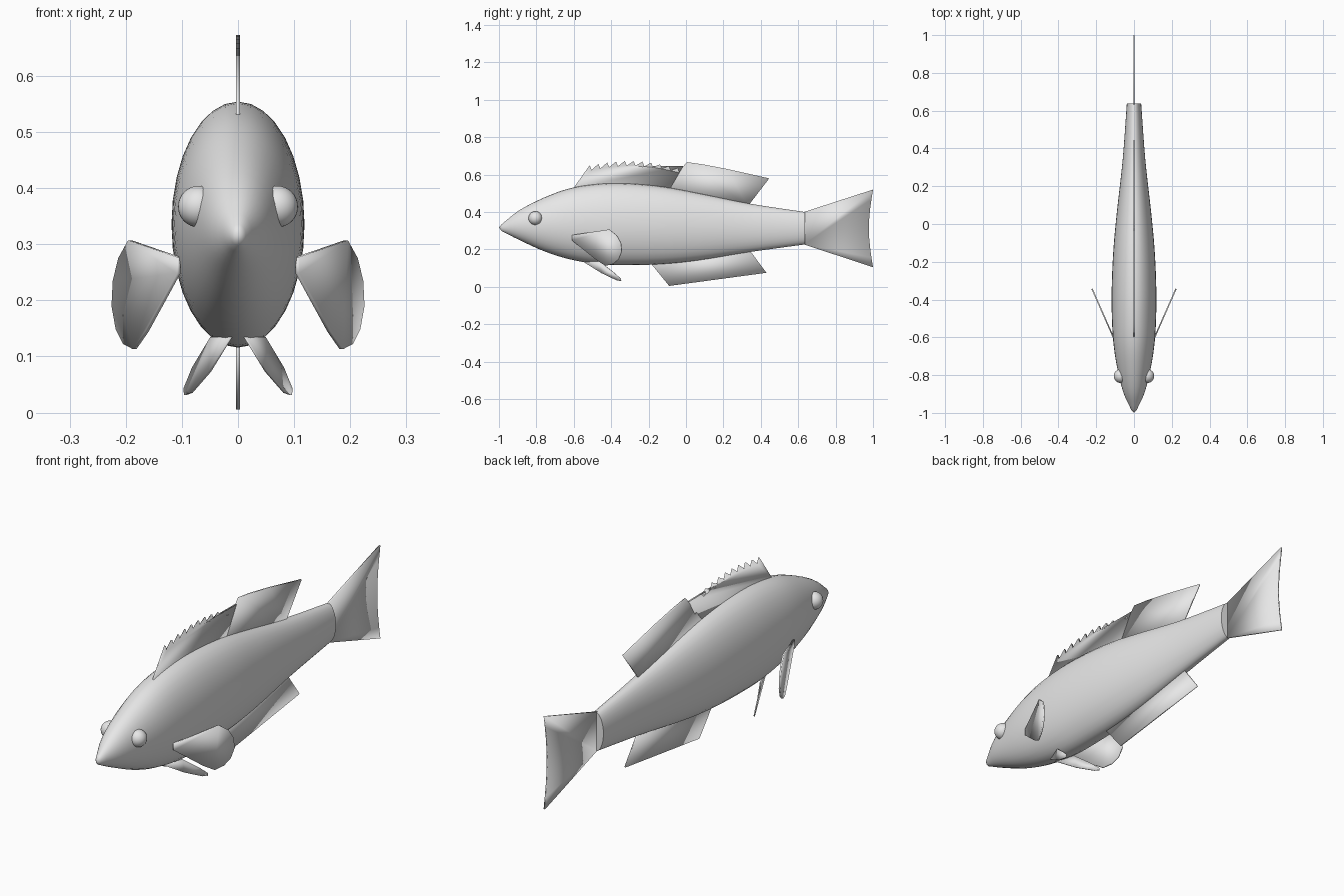
import bpy, bmesh, math
from mathutils import Vector

default = bpy.data.objects.get("Cube")
if default:
    bpy.data.objects.remove(default, do_unlink=True)

# One plain grey for the whole fish
grey = bpy.data.materials.new("plain_grey")
grey.use_nodes = True
colour = (0.8, 0.8, 0.8, 1)
grey.diffuse_color = colour
grey.node_tree.nodes["Principled BSDF"].inputs["Base Color"].default_value = colour


def finish(name, bm, angle=40):
    """Turn a bmesh into a smooth-shaded object with sharp corners."""
    bmesh.ops.recalc_face_normals(bm, faces=bm.faces)
    mesh = bpy.data.meshes.new(name)
    bm.to_mesh(mesh)
    bm.free()
    mesh.materials.append(grey)
    obj = bpy.data.objects.new(name, mesh)
    bpy.context.scene.collection.objects.link(obj)
    bpy.ops.object.select_all(action="DESELECT")
    obj.select_set(True)
    bpy.context.view_layer.objects.active = obj
    bpy.ops.object.shade_smooth_by_angle(angle=math.radians(angle))
    return obj


def smooth_path(points, steps):
    """Catmull-Rom curve through the points."""
    pts = [Vector(p) for p in points]
    pts = [pts[0] * 2 - pts[1]] + pts + [pts[-1] * 2 - pts[-2]]
    path = []
    for a, b, c, d in zip(pts, pts[1:], pts[2:], pts[3:]):
        for i in range(steps):
            t = i / steps
            path.append(b + (c - a) * (t / 2)
                        + (a * 2 - b * 5 + c * 4 - d) * (t * t / 2)
                        + (b * 3 - a - c * 3 + d) * (t ** 3 / 2))
    path.append(pts[-2])
    return path


def fin(name, outline, thickness=0.007):
    """Thin plate from a closed outline, given as (x, y, z) points."""
    bm = bmesh.new()
    bm.faces.new([bm.verts.new(p) for p in outline])
    obj = finish(name, bm)
    solid = obj.modifiers.new("thickness", "SOLIDIFY")
    solid.thickness = thickness
    solid.offset = 0
    return obj


def middle_fin(name, outline):
    return fin(name, [(0, y, z) for y, z in outline])


# Body: elliptical rings lofted along the length (y, top, bottom, half width)
stations = [
    (-0.985, 0.335, 0.298, 0.014),
    (-0.89, 0.41, 0.25, 0.057),
    (-0.757, 0.478, 0.19, 0.09),
    (-0.62, 0.527, 0.147, 0.11),
    (-0.46, 0.551, 0.12, 0.118),
    (-0.3, 0.552, 0.116, 0.117),
    (-0.12, 0.535, 0.122, 0.108),
    (0.07, 0.5, 0.142, 0.09),
    (0.34, 0.445, 0.186, 0.06),
    (0.637, 0.4, 0.227, 0.038),
]
SIDES = 32
bm = bmesh.new()
rings = []
for y, top, bottom, half in smooth_path(stations, 4):
    ring = []
    for i in range(SIDES):
        a = math.tau * i / SIDES
        z = (top + bottom) / 2 + (top - bottom) / 2 * math.cos(a)
        ring.append(bm.verts.new((half * math.sin(a), y, z)))
    rings.append(ring)
for near, far in zip(rings, rings[1:]):
    for i in range(SIDES):
        j = (i + 1) % SIDES
        bm.faces.new((near[i], near[j], far[j], far[i]))
nose = bm.verts.new((0, -1, 0.317))
for i in range(SIDES):
    bm.faces.new((nose, rings[0][i], rings[0][(i + 1) % SIDES]))
bm.faces.new(rings[-1])
finish("body", bm)

# Spiny front dorsal fin with a saw-toothed upper edge
spines = [(-0.6, 0.5), (-0.6, 0.53)]
TEETH = 11
for i in range(TEETH):
    t = i / (TEETH - 1)
    y = -0.515 + 0.47 * t
    peak = 0.65 + 0.03 * math.sin(math.pi * t) - 0.015 * t
    spines += [(y, peak), (y + 0.01, peak - 0.025)]
spines += [(-0.015, 0.645), (-0.1, 0.5)]
middle_fin("front_dorsal_fin", spines)

# Soft rear dorsal fin and anal fin
middle_fin("rear_dorsal_fin",
           [(-0.12, 0.515), (0.005, 0.667), (0.09, 0.655), (0.22, 0.63),
            (0.445, 0.58), (0.33, 0.43)])
middle_fin("anal_fin",
           [(-0.2, 0.14), (-0.09, 0.005), (0.43, 0.075), (0.33, 0.21)])

# Tail fin with a shallow curved trailing edge
tail = [(0.63, 0.4), (1, 0.52)]
for i in range(1, 8):
    t = i / 8
    tail.append((1 - 0.022 * math.sin(math.pi * t), 0.52 - 0.415 * t))
tail += [(1, 0.105), (0.63, 0.227)]
middle_fin("tail_fin", tail)

# Paired fins and eyes
pectoral = [(-0.608, 0.277), (-0.41, 0.307), (-0.37, 0.275), (-0.348, 0.235),
            (-0.343, 0.19), (-0.36, 0.148), (-0.39, 0.122), (-0.43, 0.113),
            (-0.48, 0.145), (-0.608, 0.248)]
pelvic = [(0.012, -0.55, 0.135), (0.05, -0.45, 0.073), (0.083, -0.37, 0.035),
          (0.094, -0.347, 0.031), (0.095, -0.348, 0.043), (0.08, -0.39, 0.08),
          (0.047, -0.46, 0.135)]
for side, s in (("left", 1), ("right", -1)):
    fin(side + "_pectoral_fin",
        [(s * (0.118 + 0.44 * (y + 0.58)), y, z) for y, z in pectoral])
    fin(side + "_pelvic_fin", [(s * x, y, z) for x, y, z in pelvic], 0.005)

    bm = bmesh.new()
    bmesh.ops.create_uvsphere(bm, u_segments=24, v_segments=16, radius=0.037)
    bmesh.ops.translate(bm, verts=bm.verts, vec=(s * 0.07, -0.805, 0.367))
    finish(side + "_eye", bm)
